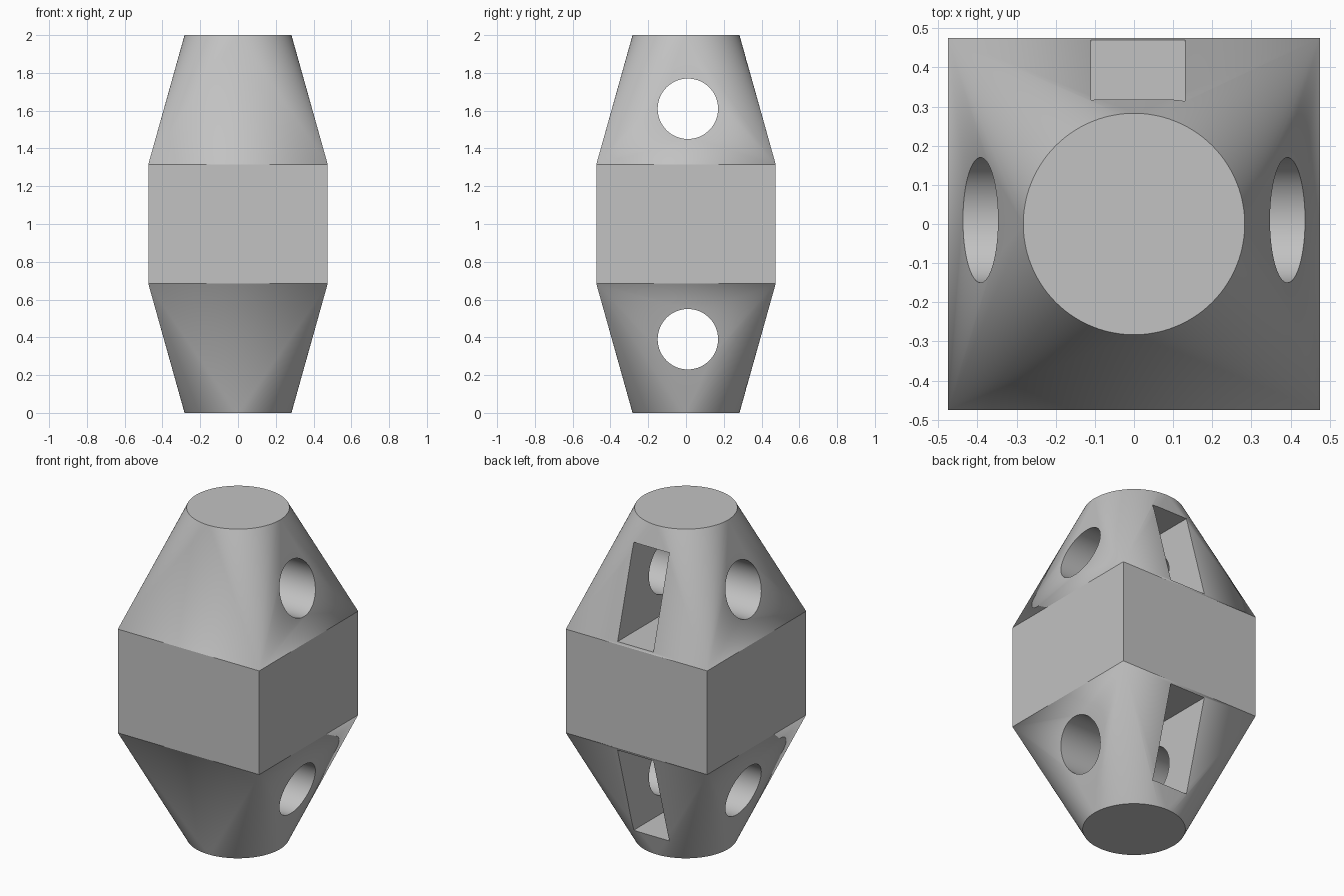
import bpy, bmesh, math

default = bpy.data.objects.get("Cube")
if default:
    bpy.data.objects.remove(default, do_unlink=True)

grey = bpy.data.materials.new("plain_grey")
grey.use_nodes = True
colour = (0.54, 0.54, 0.54, 1)
grey.diffuse_color = colour
grey.node_tree.nodes["Principled BSDF"].inputs["Base Color"].default_value = colour

HALF, RADIUS, HEIGHT = 0.475, 0.283, 2.0
LOW, HIGH = 0.685, 1.315          # heights of the square middle block
SEGMENTS = 96

# Body: hull around a square middle and a round disc at each end
bm = bmesh.new()
for z in (LOW, HIGH):
    for x in (-HALF, HALF):
        for y in (-HALF, HALF):
            bm.verts.new((x, y, z))
for z in (0, HEIGHT):
    for i in range(SEGMENTS):
        a = math.tau * i / SEGMENTS
        bm.verts.new((RADIUS * math.cos(a), RADIUS * math.sin(a), z))
bmesh.ops.convex_hull(bm, input=bm.verts[:])
bmesh.ops.dissolve_limit(bm, angle_limit=0.001, verts=bm.verts[:], edges=bm.edges[:])
bmesh.ops.recalc_face_normals(bm, faces=bm.faces[:])
mesh = bpy.data.meshes.new("body")
bm.to_mesh(mesh)
bm.free()
body = bpy.data.objects.new("body", mesh)
bpy.context.collection.objects.link(body)
mesh.materials.append(grey)


def cut(cutter):
    """Subtract a helper object from the body, then remove the helper."""
    cutter.hide_render = True
    cutter.data.materials.append(grey)
    bpy.ops.object.select_all(action='DESELECT')
    bpy.context.view_layer.objects.active = body
    body.select_set(True)
    mod = body.modifiers.new("cut", 'BOOLEAN')
    mod.operation = 'DIFFERENCE'
    mod.solver = 'EXACT'
    mod.object = cutter
    bpy.ops.object.modifier_apply(modifier=mod.name)
    bpy.data.objects.remove(cutter, do_unlink=True)


def slot_cutter(z0, z1):
    x0, x1, y0, y1 = -0.11, 0.13, -0.15, 0.6
    bpy.ops.mesh.primitive_cube_add(
        size=1, location=((x0 + x1) / 2, (y0 + y1) / 2, (z0 + z1) / 2))
    obj = bpy.context.object
    obj.name = "slot_cutter"
    obj.scale = (x1 - x0, y1 - y0, z1 - z0)
    return obj


def hole_cutter(z):
    bpy.ops.mesh.primitive_cylinder_add(
        vertices=64, radius=0.16, depth=1.4, location=(0, 0.01, z),
        rotation=(0, math.pi / 2, 0))
    bpy.context.object.name = "hole_cutter"
    return bpy.context.object


# Back slots and cross holes, one pair in each tapered end
for z0, z1 in ((0.125, 0.67), (1.33, 1.875)):
    cut(slot_cutter(z0, z1))
for z in (0.39, 1.61):
    cut(hole_cutter(z))

bpy.ops.object.select_all(action='DESELECT')
body.select_set(True)
bpy.context.view_layer.objects.active = body
bpy.ops.object.shade_smooth_by_angle(angle=math.radians(12))
